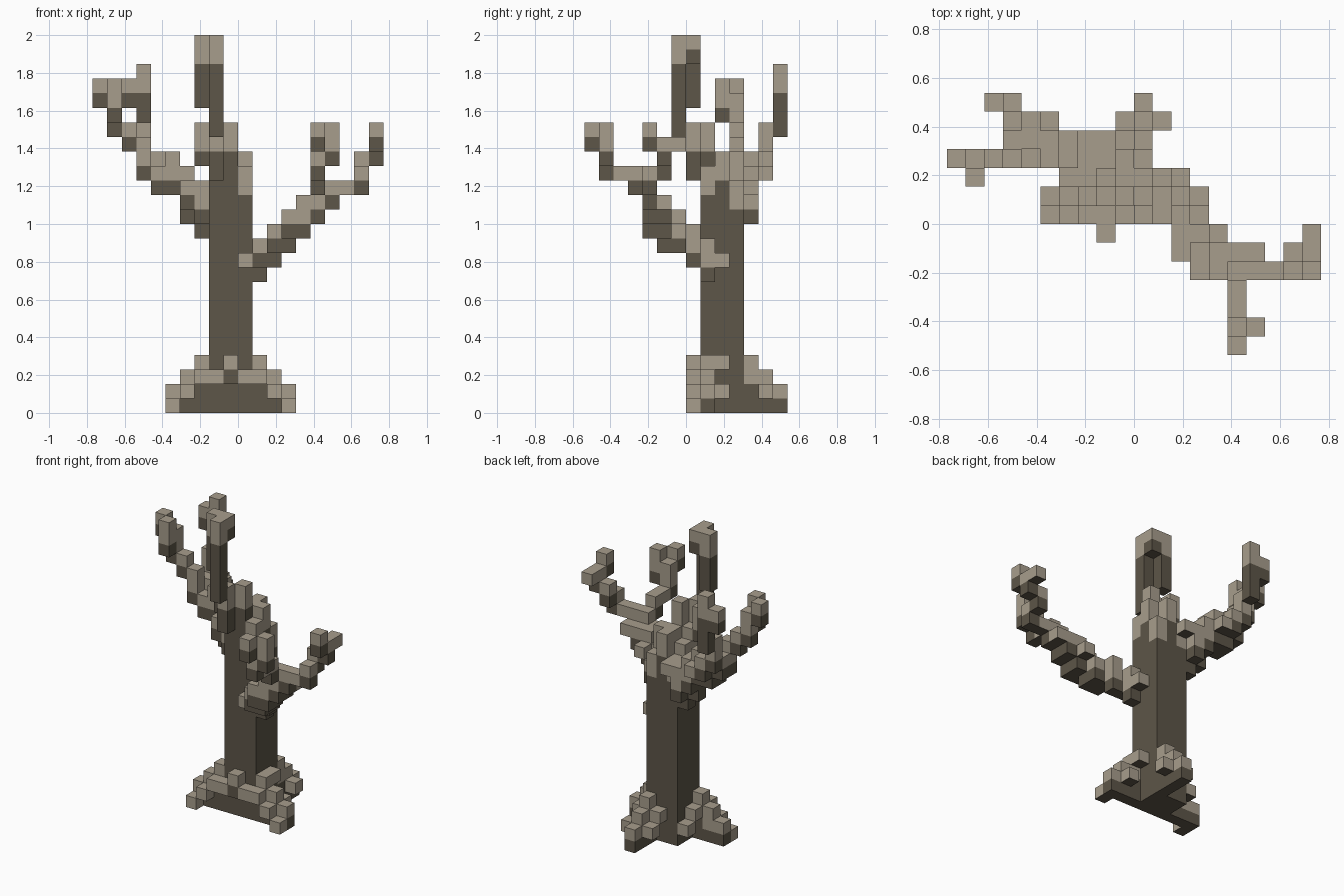
import bpy, bmesh

if "Cube" in bpy.data.objects:
    bpy.data.objects.remove(bpy.data.objects["Cube"])

V = 1 / 13  # block size


def material(name, rgb):
    m = bpy.data.materials.new(name)
    m.diffuse_color = (*rgb, 1)
    m.use_nodes = True
    m.node_tree.nodes["Principled BSDF"].inputs["Base Color"].default_value = m.diffuse_color
    return m


LIGHT = material("pale weathered bark", (0.39, 0.34, 0.265))
DARK = material("dark bark", (0.11, 0.092, 0.065))


def columns(rows):
    """Block cells from columns given as (x, y, z start, z end)."""
    return {(x, y, z) for x, y, a, b in rows for z in range(a, b)}


parts = {}

# Trunk: three by three columns of uneven height
heights = [(18, 20, 17), (17, 18, 18), (16, 18, 16)]
parts["trunk"] = columns([(i - 2, j + 1, 0, heights[j][i])
                          for i in range(3) for j in range(3)])

# Stepped roots, with a raised collar across the front
parts["front_collar"] = columns([(x, 0, 2, 3) for x in range(-3, 2)] + [(-1, 0, 3, 4)])
parts["left_root"] = columns([
    (-5, 0, 0, 1), (-5, 1, 0, 2), (-4, 0, 1, 2), (-4, 1, 0, 3),
    (-3, 1, 0, 4), (-3, 2, 2, 3), (-3, 3, 1, 2)])
parts["right_root"] = columns([
    (3, 0, 0, 1), (3, 1, 0, 2), (2, 0, 1, 2), (2, 1, 0, 3),
    (1, 1, 0, 4), (1, 2, 3, 4), (2, 2, 1, 2)])
parts["back_root"] = columns([
    (0, 4, 0, 4), (0, 5, 0, 3), (0, 6, 0, 2),
    (-1, 4, 2, 3), (-1, 5, 1, 2), (1, 5, 1, 2)])

# Right branch climbing outward, then forking
parts["right_branch"] = columns([
    (1, 2, 10, 11), (1, 1, 9, 12), (1, 0, 10, 12), (0, 0, 10, 11),
    (2, 0, 10, 13), (2, -1, 11, 13), (2, -2, 11, 13),
    (3, -1, 11, 13), (3, -2, 11, 14), (3, -3, 12, 14),
    (4, -1, 13, 14), (4, -2, 12, 15), (4, -3, 12, 15),
    (5, -2, 13, 15), (5, -3, 13, 16), (6, -2, 14, 15), (6, -3, 14, 16)])
parts["right_outer_twig"] = columns([
    (7, -3, 15, 16), (8, -3, 15, 17), (8, -2, 16, 18),
    (9, -2, 17, 19), (9, -1, 18, 19), (9, -3, 18, 20)])
parts["right_front_twig"] = columns([
    (5, -4, 15, 17), (5, -5, 16, 17), (5, -6, 16, 19),
    (5, -7, 18, 20), (6, -6, 17, 20)])

# Left branch and its two twigs
parts["left_branch"] = columns([
    (-3, 2, 13, 16), (-3, 3, 12, 16), (-4, 3, 13, 17), (-4, 2, 14, 16),
    (-2, 4, 15, 16), (-3, 4, 13, 16), (-4, 4, 14, 17),
    (-5, 3, 15, 18), (-5, 4, 15, 18), (-6, 3, 15, 17), (-6, 4, 15, 18),
    (-7, 3, 16, 19), (-7, 4, 16, 18)])
parts["left_outer_twig"] = columns([
    (-8, 3, 18, 20), (-9, 3, 19, 22), (-9, 2, 20, 23), (-10, 3, 21, 23)])
parts["left_back_twig"] = columns([
    (-5, 5, 16, 17), (-6, 5, 16, 18), (-7, 5, 17, 20),
    (-7, 6, 19, 24), (-8, 6, 21, 23)])

# Tall crown branch with a hooked tip
parts["crown_branch"] = columns([
    (-2, 0, 16, 20), (-3, 1, 17, 20), (-2, -1, 19, 26),
    (-2, 0, 24, 26), (-3, 0, 21, 26)])

everything = set().union(*parts.values())

# Corner offsets of each block side, counter-clockwise from outside
SIDES = {
    (1, 0, 0): [(1, 0, 0), (1, 1, 0), (1, 1, 1), (1, 0, 1)],
    (-1, 0, 0): [(0, 1, 0), (0, 0, 0), (0, 0, 1), (0, 1, 1)],
    (0, 1, 0): [(1, 1, 0), (0, 1, 0), (0, 1, 1), (1, 1, 1)],
    (0, -1, 0): [(0, 0, 0), (1, 0, 0), (1, 0, 1), (0, 0, 1)],
    (0, 0, 1): [(0, 0, 1), (1, 0, 1), (1, 1, 1), (0, 1, 1)],
    (0, 0, -1): [(0, 1, 0), (1, 1, 0), (1, 0, 0), (0, 0, 0)],
}


def build(name, cells):
    bm = bmesh.new()
    for x, y, z in sorted(cells):
        # Pale bark on the top two blocks of a column, but not on its lowest block
        top = (x, y, z + 1) not in everything
        second = (x, y, z + 2) not in everything and (x, y, z - 1) in everything
        for d, corners in SIDES.items():
            if (x + d[0], y + d[1], z + d[2]) in everything:
                continue
            f = bm.faces.new([bm.verts.new(((x + a) * V, (y + b) * V, (z + c) * V))
                              for a, b, c in corners])
            f.material_index = 0 if (top or second) and d[2] >= 0 else 1
    bmesh.ops.remove_doubles(bm, verts=bm.verts, dist=0.001)
    me = bpy.data.meshes.new(name)
    bm.to_mesh(me)
    bm.free()
    me.materials.append(LIGHT)
    me.materials.append(DARK)
    bpy.context.collection.objects.link(bpy.data.objects.new(name, me))


for part, cells in parts.items():
    build(part, cells - (parts["trunk"] if part != "trunk" else set()))
